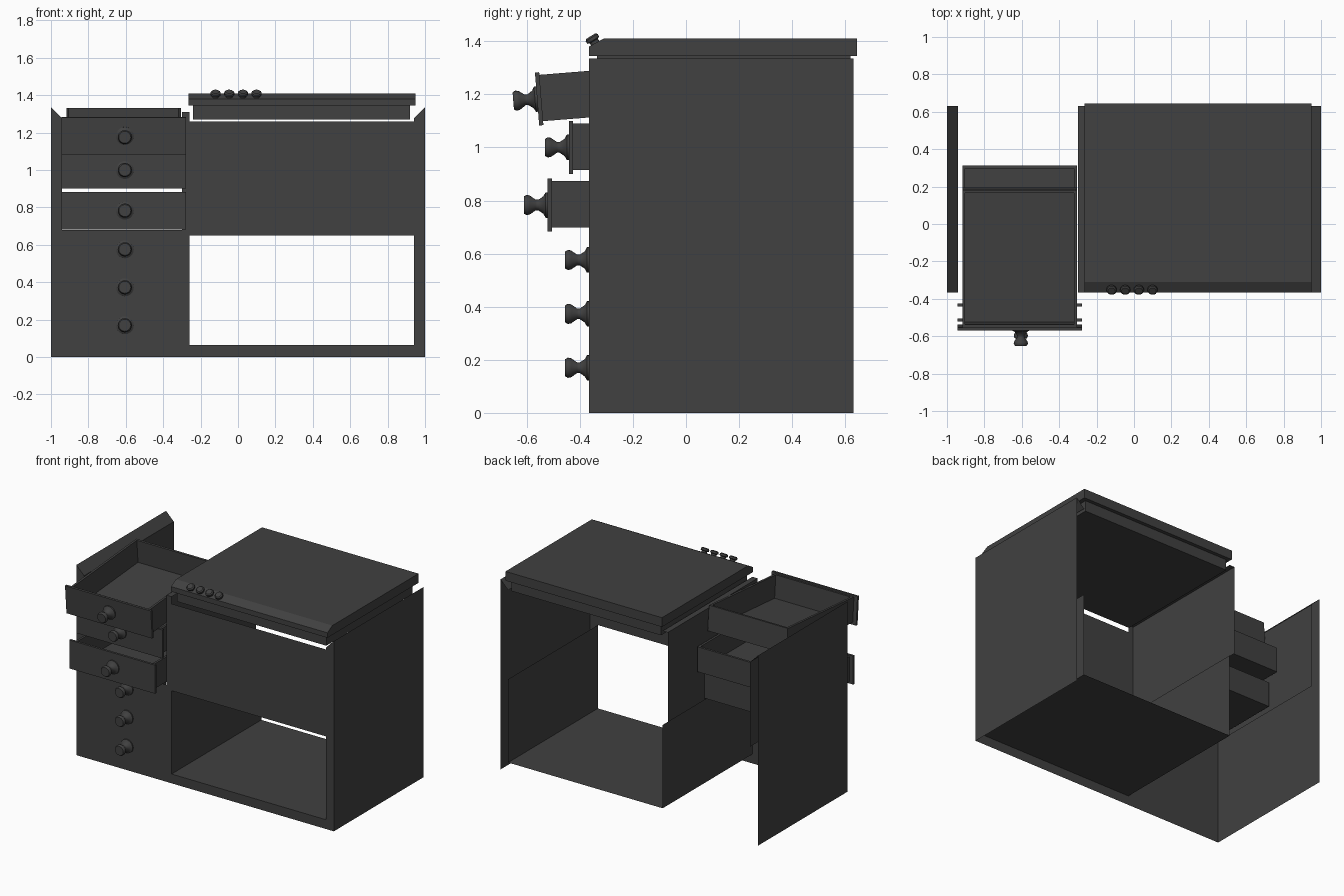
import bpy, bmesh, math
from mathutils import Matrix, Vector

old = bpy.data.objects.get("Cube")
if old:
    bpy.data.objects.remove(old, do_unlink=True)

charcoal = bpy.data.materials.new("charcoal")
charcoal.use_nodes = True
color = (0.052, 0.052, 0.052, 1)
charcoal.diffuse_color = color
charcoal.node_tree.nodes["Principled BSDF"].inputs["Base Color"].default_value = color

FRONT, BACK = -0.365, 0.63


def finish(name, bm, matrix=None, smooth=False):
    mesh = bpy.data.meshes.new(name)
    bm.to_mesh(mesh)
    bm.free()
    mesh.materials.append(charcoal)
    obj = bpy.data.objects.new(name, mesh)
    bpy.context.collection.objects.link(obj)
    if matrix is not None:
        obj.matrix_world = matrix
    if smooth:
        bpy.ops.object.select_all(action='DESELECT')
        obj.select_set(True)
        bpy.context.view_layer.objects.active = obj
        bpy.ops.object.shade_smooth_by_angle(angle=math.radians(40))
    return obj


def sheet(name, profile):
    """Thin sheet: an open x-z profile swept from front to back."""
    bm = bmesh.new()
    rows = [[bm.verts.new((x, y, z)) for x, z in profile] for y in (FRONT, BACK)]
    for i in range(len(profile) - 1):
        bm.faces.new((rows[0][i], rows[0][i + 1], rows[1][i + 1], rows[1][i]))
    finish(name, bm)


def front_plate(name, outline):
    """Flat polygon lying in the front plane."""
    bm = bmesh.new()
    bm.faces.new([bm.verts.new((x, FRONT, z)) for x, z in outline])
    finish(name, bm)


def rect(x0, x1, z0, z1):
    return [(x0, z0), (x1, z0), (x1, z1), (x0, z1)]


def box_mesh(low, high):
    bm = bmesh.new()
    low, high = Vector(low), Vector(high)
    bmesh.ops.create_cube(bm, size=1)
    for v in bm.verts:
        v.co = (low + high) / 2 + v.co * (high - low)
    return bm


def lathe(name, profile, matrix, sides=20):
    """Spin (radius, height) points around local z."""
    bm = bmesh.new()
    rings = []
    for r, h in profile:
        rings.append([bm.verts.new((r * math.cos(a), r * math.sin(a), h))
                      for a in (math.tau * k / sides for k in range(sides))])
    for a, b in zip(rings, rings[1:]):
        for k in range(sides):
            n = (k + 1) % sides
            bm.faces.new((a[k], a[n], b[n], b[k]))
    bm.faces.new(rings[-1])
    finish(name, bm, matrix, smooth=True)


# Cabinet shell: side walls with sloped lips, partition and open lower bay
SILL, RIM, LIP = 0.68, 1.335, 1.275
sheet("right_wall", [(1, 0), (1, RIM), (0.94, LIP)])
sheet("left_wall", [(-1, 0), (-1, RIM), (-0.94, LIP), (-0.94, SILL)])
sheet("partition", [(-0.3, SILL), (-0.3, 1.31), (-0.26, 1.31)])
sheet("bay_lining", [(-0.26, 0.65), (-0.26, 0.065), (0.94, 0.065), (0.94, 0.65)])

# Front face pieces around the openings
front_plate("lower_front", rect(-1, -0.26, 0, SILL))
front_plate("left_post", [(-1, SILL), (-0.94, SILL), (-0.94, LIP), (-1, RIM)])
front_plate("middle_post", rect(-0.3, -0.26, SILL, 1.31))
front_plate("base_strip", rect(-0.26, 1, 0, 0.065))
front_plate("right_post", [(0.94, 0.065), (1, 0.065), (1, RIM), (0.94, LIP)])
front_plate("upper_front", rect(-0.26, 0.94, 0.65, 1.26))

# Drawers and their handles
HANDLE = [(0.048, 0), (0.048, 0.008), (0.033, 0.016), (0.02, 0.035), (0.02, 0.045),
          (0.036, 0.068), (0.038, 0.08), (0.032, 0.09)]
CENTRE = -0.612
face_forward = Matrix.Rotation(math.pi / 2, 4, 'X')


def drawer(name, y, z, tilt=0.0):
    place = Matrix.Translation((CENTRE, y, z)) @ Matrix.Rotation(tilt, 4, 'X')
    finish(name + "_front", box_mesh((-0.333, -0.008, -0.1), (0.333, 0.008, 0.1)), place)
    bm = box_mesh((-0.306, 0.008, -0.085), (0.306, 0.745, 0.09))
    bm.normal_update()
    top = max(bm.faces, key=lambda f: f.normal.z)
    bmesh.ops.inset_region(bm, faces=[top], thickness=0.022)
    # Extrude the inset face down to hollow the tray
    floor = bmesh.ops.extrude_face_region(bm, geom=[top])["geom"]
    if top.is_valid:
        bmesh.ops.delete(bm, geom=[top], context='FACES_ONLY')
    for v in floor:
        if isinstance(v, bmesh.types.BMVert):
            v.co.z -= 0.16
    bmesh.ops.recalc_face_normals(bm, faces=bm.faces)
    finish(name + "_tray", bm, place)
    lathe(name + "_handle", HANDLE,
          place @ Matrix.Translation((0.007, -0.008, 0)) @ face_forward)


drawer("top_drawer", -0.553, 1.183, 0.08)
drawer("middle_drawer", -0.433, 1.0)
drawer("bottom_drawer", -0.513, 0.783)

for i in range(3):
    spot = Matrix.Translation((CENTRE + 0.007, FRONT, 0.17 + 0.203 * i))
    lathe(f"lower_handle_{i + 1}", HANDLE, spot @ face_forward)

# Worktop: slab with a sloped front edge above a recessed body
slab = box_mesh((-0.265, FRONT, 1.345), (0.95, 0.645, 1.41))
slab_edge = [e for e in slab.edges
             if all(v.co.y < 0 and v.co.z > 1.4 for v in e.verts)]
slab_front = bmesh.ops.subdivide_edges(
    slab, edges=[e for e in slab.edges
                 if abs(e.verts[0].co.y - e.verts[1].co.y) > 0.5
                 and e.verts[0].co.z > 1.4], cuts=1)
for v in slab.verts:
    if v.co.z > 1.4:
        if abs(v.co.y - FRONT) < 0.01:
            v.co.z = 1.38
        elif v.co.y < 0.5:
            v.co.y = -0.31
finish("worktop_slab", slab)
finish("worktop_body", box_mesh((-0.24, -0.335, 1.27), (0.92, 0.62, 1.345)))

# Control knobs on the sloped edge
KNOB = [(0.018, -0.005), (0.018, 0.01), (0.027, 0.014), (0.027, 0.026), (0.02, 0.032)]
for i in range(4):
    spot = Matrix.Translation((-0.12 + 0.073 * i, -0.342, 1.392))
    lathe(f"control_knob_{i + 1}", KNOB, spot @ Matrix.Rotation(0.55, 4, 'X'), sides=14)
